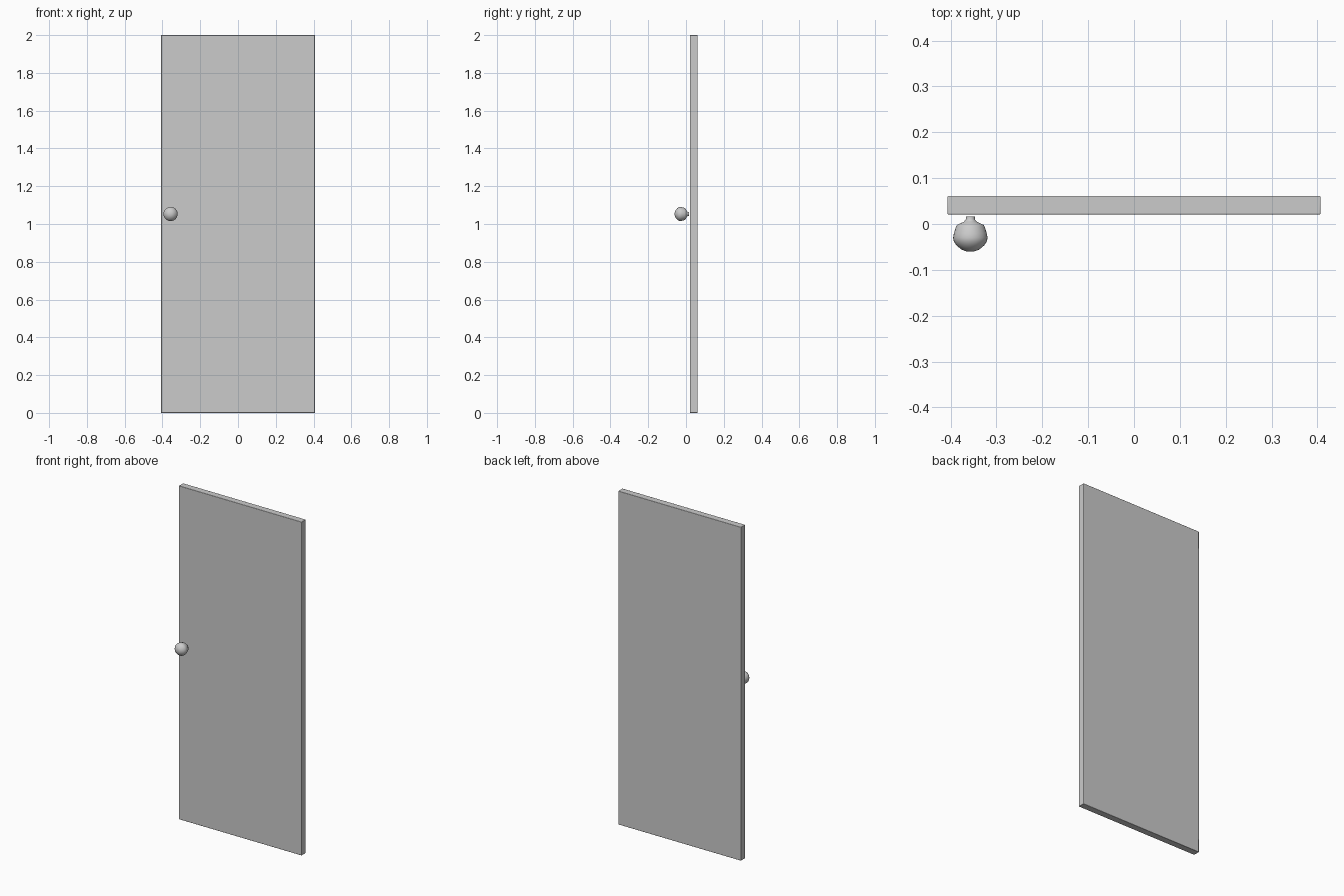
import bpy, bmesh, math
from mathutils import Matrix

if "Cube" in bpy.data.objects:
    bpy.data.objects.remove(bpy.data.objects["Cube"])


def make_object(name, bm, angle):
    mesh = bpy.data.meshes.new(name)
    bmesh.ops.recalc_face_normals(bm, faces=bm.faces)
    bm.to_mesh(mesh)
    bm.free()
    obj = bpy.data.objects.new(name, mesh)
    bpy.context.collection.objects.link(obj)
    bpy.context.view_layer.objects.active = obj
    obj.select_set(True)
    bpy.ops.object.shade_smooth_by_angle(angle=math.radians(angle))
    obj.select_set(False)
    return obj


# Door slab: thin plain panel with finely eased edges
bm = bmesh.new()
size = Matrix.Diagonal((0.814, 0.04, 2.0, 1))
bmesh.ops.create_cube(bm, size=1, matrix=Matrix.Translation((0, 0.041, 1)) @ size)
slab = make_object("door_panel", bm, 50)
ease = slab.modifiers.new("eased_edges", 'BEVEL')
ease.width = 0.002
ease.segments = 2

# Knob: profile of (radius, y) turned around the y axis
profile = [(0, 0.016), (0.010, 0.016), (0.010, 0.010), (0.014, 0.005),
           (0.029, -0.002), (0.031, -0.005), (0.036, -0.021), (0.0375, -0.030),
           (0.036, -0.038), (0.030, -0.047), (0.019, -0.056), (0.009, -0.0595),
           (0, -0.060)]
bm = bmesh.new()
verts = [bm.verts.new((r, y, 0)) for r, y in profile]
edges = [bm.edges.new(pair) for pair in zip(verts, verts[1:])]
bmesh.ops.spin(bm, geom=verts + edges, axis=(0, 1, 0), cent=(0, 0, 0),
               angle=math.tau, steps=32)
bmesh.ops.remove_doubles(bm, verts=bm.verts, dist=0.0001)
knob = make_object("door_knob", bm, 40)
knob.location = (-0.357, 0, 1.053)
